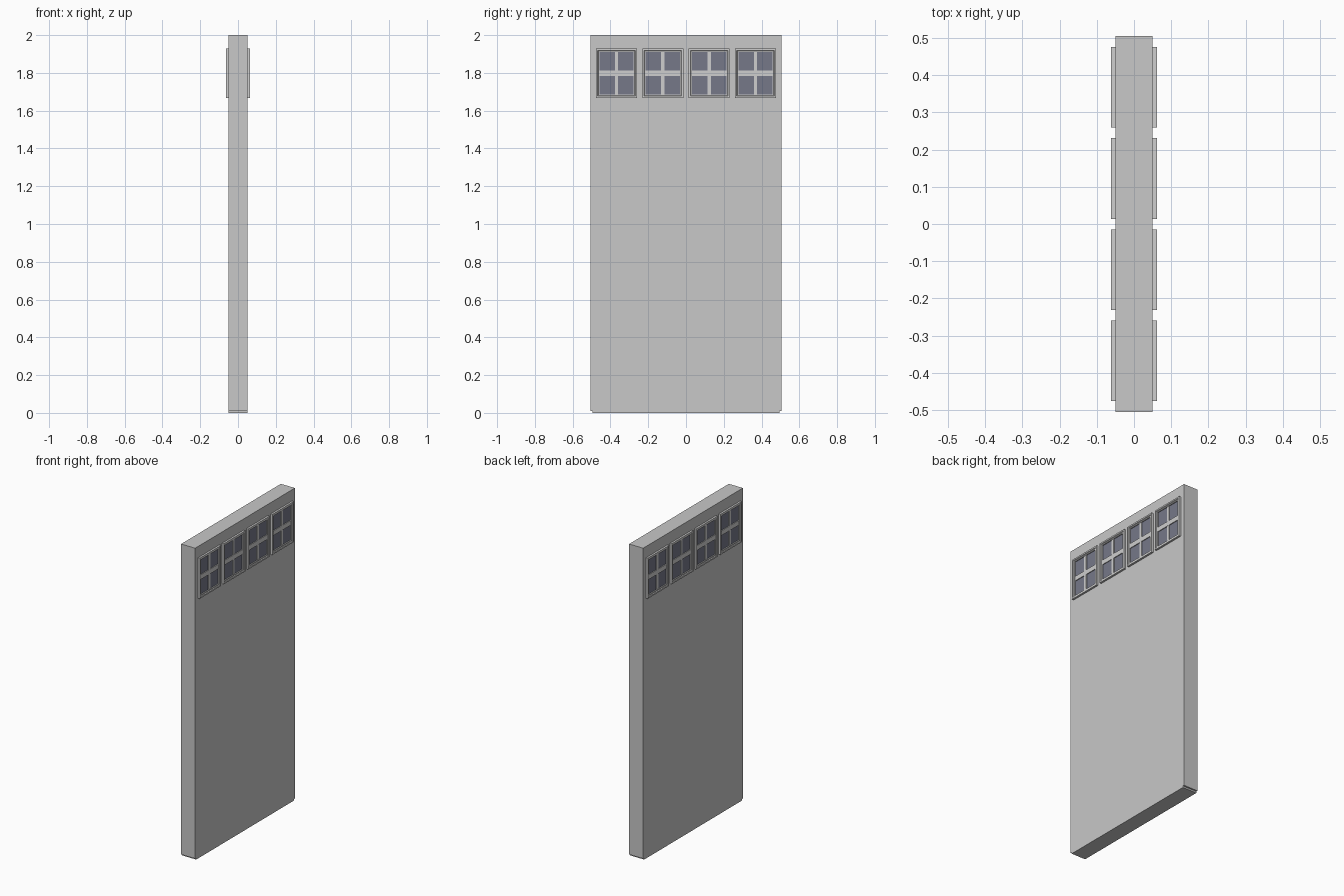
import bpy, bmesh
from mathutils import Matrix, Vector

if "Cube" in bpy.data.objects:
    bpy.data.objects.remove(bpy.data.objects["Cube"])

def material(name, rgb):
    m = bpy.data.materials.new(name)
    m.diffuse_color = (*rgb, 1)
    m.use_nodes = True
    m.node_tree.nodes["Principled BSDF"].inputs["Base Color"].default_value = m.diffuse_color
    return m

GREY = material("door_grey", (0.58, 0.58, 0.58))
TRIM = material("trim_light_grey", (0.62, 0.62, 0.62))
GLASS = material("glass_blue_grey", (0.18, 0.19, 0.25))

def finish(name, bm, mat):
    bmesh.ops.recalc_face_normals(bm, faces=bm.faces)
    me = bpy.data.meshes.new(name)
    bm.to_mesh(me)
    bm.free()
    me.materials.append(mat)
    ob = bpy.data.objects.new(name, me)
    bpy.context.collection.objects.link(ob)
    return ob

def box(name, lo, hi, mat):
    lo, hi = Vector(lo), Vector(hi)
    bm = bmesh.new()
    size = Matrix.Diagonal((*(hi - lo), 1))
    bmesh.ops.create_cube(bm, size=1, matrix=Matrix.Translation((lo + hi) / 2) @ size)
    return finish(name, bm, mat)

def window_frame(name, side, yc, zc, hy, hz):
    # nested rectangular loops: (inset from outer edge, distance from door centre)
    profile = [(0, 0.05), (0, 0.0625), (0.009, 0.0625), (0.012, 0.058),
               (0.018, 0.058), (0.018, 0.05)]
    bm = bmesh.new()
    loops = [[bm.verts.new((side * d, yc + a * (hy - i), zc + b * (hz - i)))
              for a, b in ((-1, -1), (1, -1), (1, 1), (-1, 1))] for i, d in profile]
    for p, q in zip(loops, loops[1:] + loops[:1]):
        for k in range(4):
            n = (k + 1) % 4
            bm.faces.new((p[k], p[n], q[n], q[k]))
    return finish(name, bm, TRIM)

# door slab and slightly inset bottom strip
box("door_slab", (-0.05, -0.505, 0.01), (0.05, 0.505, 2), GREY)
box("bottom_strip", (-0.05, -0.495, 0), (0.05, 0.495, 0.01), GREY)

# four windows on each side
ZC, HY, HZ = 1.798, 0.1085, 0.13
for side, label in ((1, "right"), (-1, "left")):
    def plate(name, y0, y1, z0, z1, depth, mat):
        a, b = sorted((side * 0.05, side * depth))
        box(name, (a, y0, z0), (b, y1, z1), mat)
    for i in range(4):
        yc = -0.368 + i * 0.2453
        tag = f"{label}_{i + 1}"
        window_frame("window_frame_" + tag, side, yc, ZC, HY, HZ)
        gy, gz = HY - 0.018, HZ - 0.018
        plate("window_glass_" + tag, yc - gy, yc + gy, ZC - gz, ZC + gz, 0.0515, GLASS)
        # crossing bars
        plate("vertical_bar_" + tag, yc - 0.009, yc + 0.009, ZC - gz, ZC + gz, 0.056, TRIM)
        plate("horizontal_bar_" + tag, yc - gy, yc + gy, ZC - 0.015, ZC + 0.015, 0.0565, TRIM)
